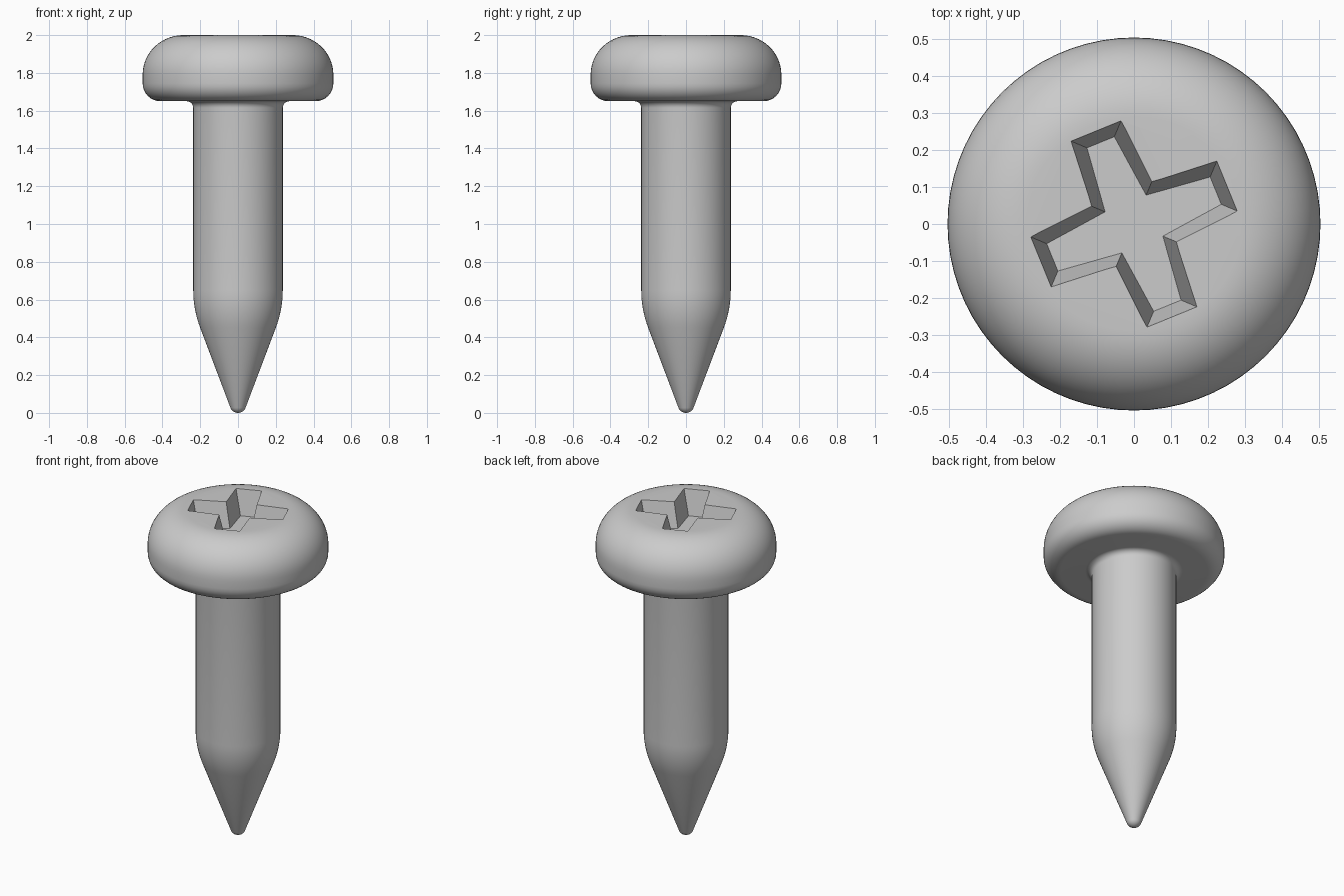
import bpy, bmesh
from math import sin, cos, radians, pi
from mathutils import Matrix, Vector

cube = bpy.data.objects.get("Cube")
if cube:
    bpy.data.objects.remove(cube, do_unlink=True)

# Single bare metal colour
metal = bpy.data.materials.new("light grey metal")
metal.use_nodes = True
GREY = (0.6, 0.6, 0.6, 1)
metal.diffuse_color = GREY
metal.node_tree.nodes["Principled BSDF"].inputs["Base Color"].default_value = GREY


def make_object(name, bm):
    bmesh.ops.recalc_face_normals(bm, faces=bm.faces)
    mesh = bpy.data.meshes.new(name)
    bm.to_mesh(mesh)
    bm.free()
    obj = bpy.data.objects.new(name, mesh)
    bpy.context.collection.objects.link(obj)
    mesh.materials.append(metal)
    return obj


def arc(r, z, rx, rz, start, end, steps):
    """Points of an elliptical arc in the radius/height plane, angles in degrees."""
    angles = [radians(start + (end - start) * i / steps) for i in range(steps + 1)]
    return [(r + rx * cos(a), z + rz * sin(a)) for a in angles]


# Lathe profile, from the tip upwards
SLOPE = 20.9
profile = (
    arc(0, 0.043, 0.043, 0.043, -90, -SLOPE, 6)             # rounded tip
    + arc(-0.323, 0.65, 0.56, 0.56, -SLOPE, 0, 8)           # cone easing into shank
    + arc(0.272, 1.615, 0.035, 0.035, 180, 90, 6)           # fillet under head
    + arc(0.41, 1.745, 0.095, 0.095, -90, 0, 8)             # lower head edge
    + arc(0.29, 1.79, 0.215, 0.21, 0, 90, 14)               # domed upper edge
)

# Screw body: spin the profile and close the flat top
bm = bmesh.new()
verts = [bm.verts.new((r, 0, z)) for r, z in profile]
edges = [bm.edges.new(pair) for pair in zip(verts, verts[1:])]
bmesh.ops.spin(bm, geom=verts + edges, cent=(0, 0, 0), axis=(0, 0, 1),
               angle=2 * pi, steps=72, use_duplicate=False)
bmesh.ops.remove_doubles(bm, verts=bm.verts, dist=0.0005)
bmesh.ops.holes_fill(bm, edges=[e for e in bm.edges if e.is_boundary], sides=0)
screw = make_object("screw_body", bm)

# Tapered cross-shaped cutter for the driver recess
FLOOR, DEPTH = 1.85, 0.15


def cross_ring(bm, t):
    """Cross outline at t = 0 on the recess floor, t = 1 on the head surface."""
    tip = 0.239 + 0.033 * t
    half = 0.04 + 0.033 * t
    inner = 0.06 + 0.028 * t
    ring = []
    for arm in range(4):
        turn = Matrix.Rotation(radians(22.2 + 90 * arm), 3, "Z")
        for x, y in ((tip, -half), (tip, half), (inner, inner)):
            ring.append(bm.verts.new(turn @ Vector((x, y, FLOOR + DEPTH * t))))
    return ring


bm = bmesh.new()
low, high = cross_ring(bm, 0), cross_ring(bm, 1.2)
bm.faces.new(low)
bm.faces.new(high)
for i in range(len(low)):
    j = (i + 1) % len(low)
    bm.faces.new((low[i], low[j], high[j], high[i]))
cutter = make_object("recess_cutter", bm)
cutter.hide_render = True

# Cut the recess, then drop the cutter
cut = screw.modifiers.new("cross recess", "BOOLEAN")
cut.operation = "DIFFERENCE"
cut.solver = "EXACT"
cut.object = cutter
bpy.ops.object.select_all(action="DESELECT")
screw.select_set(True)
bpy.context.view_layer.objects.active = screw
bpy.ops.object.modifier_apply(modifier=cut.name)
bpy.data.objects.remove(cutter, do_unlink=True)

bpy.ops.object.shade_smooth_by_angle(angle=radians(35))
